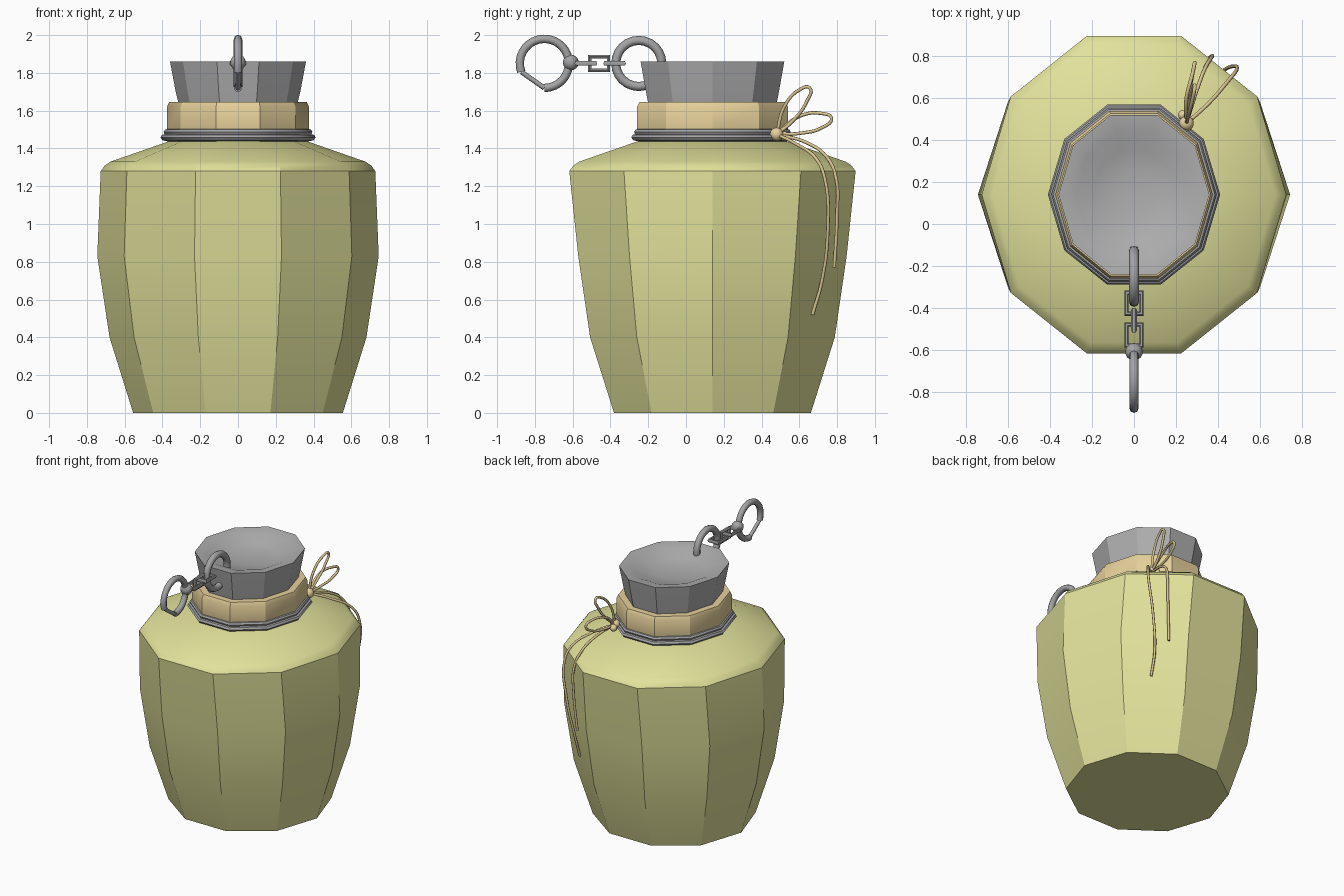
import bpy, bmesh, math
from mathutils import Vector

if "Cube" in bpy.data.objects:
    bpy.data.objects.remove(bpy.data.objects["Cube"], do_unlink=True)

SIDES = 10
AXIS_Y = 0.14


def material(name, rgb):
    m = bpy.data.materials.new(name)
    m.use_nodes = True
    m.diffuse_color = (*rgb, 1)
    node = m.node_tree.nodes["Principled BSDF"]
    node.inputs["Base Color"].default_value = (*rgb, 1)
    node.inputs["Roughness"].default_value = 0.7
    return m


olive = material("olive glaze", (0.76, 0.76, 0.33))
grey = material("grey lid", (0.43, 0.43, 0.43))
steel = material("steel", (0.37, 0.37, 0.38))
tan = material("tan cloth", (0.80, 0.64, 0.33))
twine = material("pale twine", (0.70, 0.56, 0.29))


def add(name, mesh, mat, angle):
    ob = bpy.data.objects.new(name, mesh)
    bpy.context.collection.objects.link(ob)
    mesh.materials.clear()
    mesh.materials.append(mat)
    bpy.ops.object.select_all(action="DESELECT")
    ob.select_set(True)
    bpy.context.view_layer.objects.active = ob
    bpy.ops.object.shade_smooth_by_angle(angle=math.radians(angle))
    return ob


def lathe(name, profile, mat, angle=30):
    """Ten-sided body from (x radius, y radius, height) steps, capped at both ends."""
    bm = bmesh.new()
    rings = []
    for rx, ry, z in profile:
        ring = []
        for i in range(SIDES):
            a = math.tau * i / SIDES
            ring.append(bm.verts.new((rx * math.cos(a), AXIS_Y + ry * math.sin(a), z)))
        rings.append(ring)
    for low, high in zip(rings, rings[1:]):
        for i in range(SIDES):
            j = (i + 1) % SIDES
            bm.faces.new((low[i], low[j], high[j], high[i]))
    bm.faces.new(rings[0][::-1])
    bm.faces.new(rings[-1])
    mesh = bpy.data.meshes.new(name)
    bm.to_mesh(mesh)
    bm.free()
    return add(name, mesh, mat, angle)


def tube(name, points, radius, mat, closed=False, smooth=False, sides=2):
    """Round wire along a path."""
    cu = bpy.data.curves.new(name, "CURVE")
    cu.dimensions = "3D"
    cu.bevel_depth = radius
    cu.bevel_resolution = sides
    cu.use_fill_caps = True
    cu.resolution_u = 6
    sp = cu.splines.new("BEZIER" if smooth else "POLY")
    pts = sp.bezier_points if smooth else sp.points
    pts.add(len(points) - 1)
    for p, co in zip(pts, points):
        if smooth:
            p.co = co
            p.handle_left_type = p.handle_right_type = "AUTO"
        else:
            p.co = (*co, 1)
    sp.use_cyclic_u = closed
    temp = bpy.data.objects.new(name + " path", cu)
    bpy.context.collection.objects.link(temp)
    bpy.context.view_layer.update()
    deps = bpy.context.evaluated_depsgraph_get()
    mesh = bpy.data.meshes.new_from_object(temp.evaluated_get(deps))
    bpy.data.objects.remove(temp, do_unlink=True)
    return add(name, mesh, mat, 50)


def ball(name, centre, radius, mat):
    bm = bmesh.new()
    bmesh.ops.create_uvsphere(bm, u_segments=14, v_segments=8, radius=radius)
    bmesh.ops.translate(bm, vec=Vector(centre), verts=bm.verts)
    mesh = bpy.data.meshes.new(name)
    bm.to_mesh(mesh)
    bm.free()
    return add(name, mesh, mat, 60)


def arc(cy, cz, r, start, end, steps):
    """Arc in the x = 0 plane, angles in degrees from +y."""
    angles = [math.radians(start + (end - start) * i / steps) for i in range(steps + 1)]
    return [(0, cy + r * math.cos(a), cz + r * math.sin(a)) for a in angles]


# Jar body with a rounded shoulder edge
lathe("jar_body", [(0.555, 0.548, 0), (0.68, 0.681, 0.4), (0.745, 0.747, 0.83),
                   (0.727, 0.797, 1.28), (0.705, 0.773, 1.31), (0.675, 0.742, 1.33),
                   (0.36, 0.41, 1.44)], olive)

# Neck cloth and the double band below it
lathe("neck_cloth", [(0.36, 0.40, 1.43), (0.376, 0.42, 1.49), (0.376, 0.42, 1.62),
                     (0.365, 0.407, 1.645), (0.30, 0.34, 1.645)], tan)
lathe("neck_band", [(0.37, 0.41, 1.437), (0.40, 0.44, 1.443), (0.411, 0.452, 1.458),
                    (0.403, 0.444, 1.472), (0.388, 0.43, 1.475), (0.394, 0.436, 1.488),
                    (0.386, 0.428, 1.5), (0.37, 0.41, 1.504)], steel, 40)

# Lid with a dished top
lathe("lid", [(0.315, 0.358, 1.64), (0.33, 0.37, 1.7), (0.36, 0.40, 1.86), (0.335, 0.375, 1.857),
              (0.28, 0.31, 1.845), (0.2, 0.22, 1.81), (0.1, 0.11, 1.795),
              (0.02, 0.02, 1.792)], grey)

# Ring through the lid wall
RING_Z = 1.85
tube("lid_ring", arc(-0.25, RING_Z, 0.122, 0, 345, 23), 0.024, steel, closed=True)

# Three square chain links, alternating flat and upright
for i, cy in enumerate((-0.378, -0.46, -0.53)):
    corners = [(-1, -1), (1, -1), (1, 1), (-1, 1)]
    path = []
    for a, b in corners:
        off = b * 0.036
        path.append((0, cy + a * 0.05, RING_Z + off) if i == 1 else (off, cy + a * 0.05, RING_Z))
    tube("chain_link_%d" % (i + 1), path, 0.014, steel, closed=True, sides=1)

# Snap clip: swivel ball, hoop and straight gate
ball("clip_swivel", (0, -0.61, RING_Z + 0.005), 0.042, steel)
hoop = arc(-0.75, RING_Z, 0.13, -90, 200, 24)
tube("clip_hoop", hoop, 0.022, steel)
tube("clip_gate", [hoop[-1], hoop[0]], 0.013, steel)

# Twine bow: knot, two loops and two hanging tails
KNOT = (0.25, 0.48, 1.475)
ball("knot", KNOT, 0.036, tan)
ball("knot_side", (0.235, 0.52, 1.465), 0.025, tan)
tube("upper_loop", [KNOT, (0.26, 0.52, 1.62), (0.28, 0.6, 1.71), (0.29, 0.655, 1.72),
                    (0.28, 0.64, 1.65), (0.26, 0.56, 1.54), KNOT], 0.009, twine, smooth=True)
tube("lower_loop", [KNOT, (0.25, 0.6, 1.57), (0.28, 0.72, 1.585), (0.29, 0.77, 1.56),
                    (0.28, 0.72, 1.51), (0.26, 0.6, 1.48), KNOT], 0.009, twine, smooth=True)
tube("long_tail", [KNOT, (0.36, 0.58, 1.425), (0.455, 0.69, 1.345), (0.49, 0.735, 1.24),
                   (0.46, 0.75, 0.95), (0.42, 0.72, 0.7), (0.41, 0.67, 0.52)],
     0.009, twine, smooth=True)
tube("short_tail", [KNOT, (0.3, 0.64, 1.43), (0.34, 0.745, 1.355), (0.37, 0.795, 1.24),
                    (0.37, 0.8, 1.05), (0.35, 0.785, 0.77)], 0.009, twine, smooth=True)
